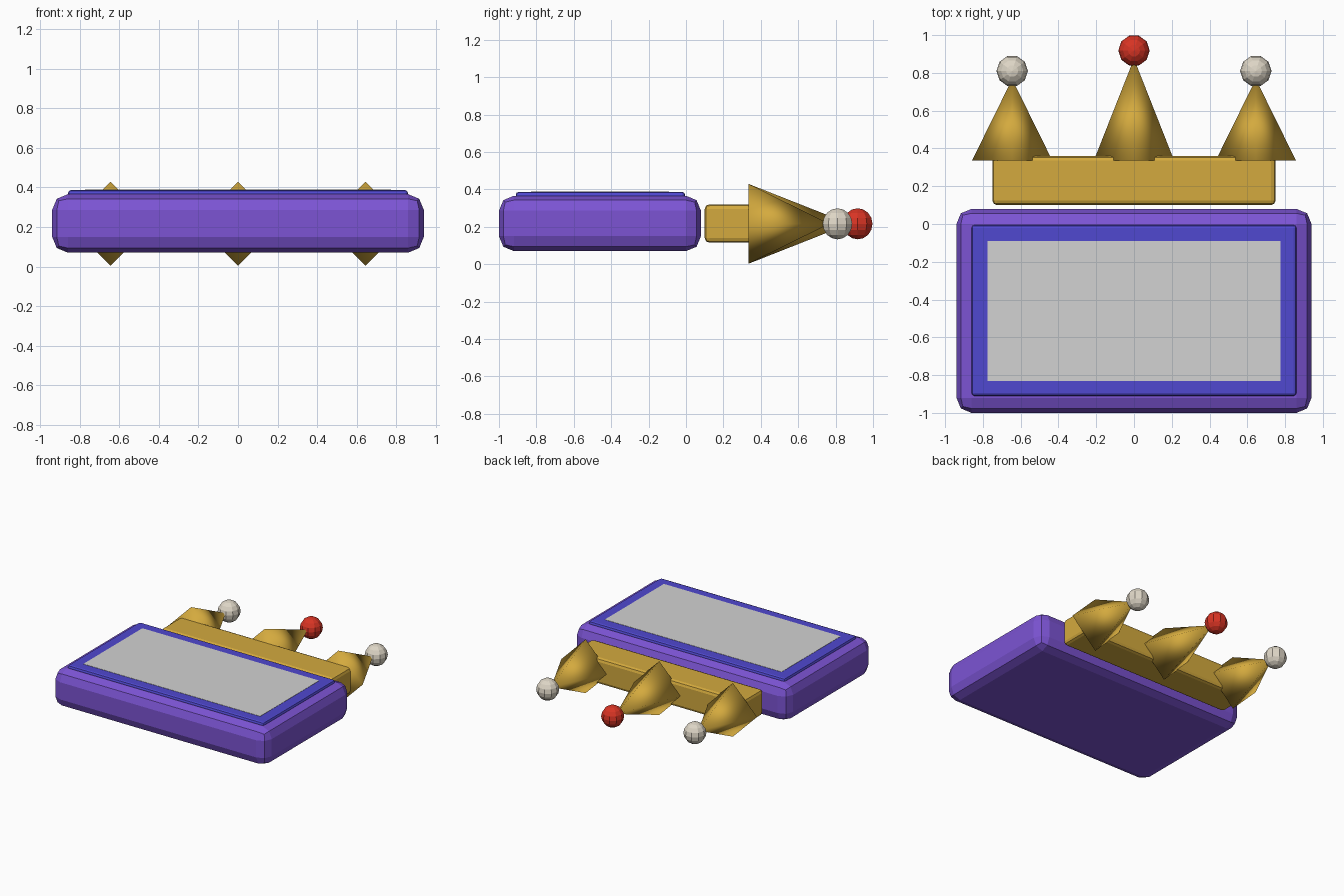
import bpy
import bmesh
from math import pi
from mathutils import Matrix, Vector

cube = bpy.data.objects.get("Cube")
if cube:
    bpy.data.objects.remove(cube, do_unlink=True)

MID = 0.216  # height of the centre plane


def material(name, srgb):
    col = [((c / 255 + 0.055) / 1.055) ** 2.4 for c in srgb] + [1.0]
    m = bpy.data.materials.new(name)
    m.use_nodes = True
    m.diffuse_color = col
    m.node_tree.nodes["Principled BSDF"].inputs["Base Color"].default_value = col
    return m


purple = material("purple", (124, 84, 212))
blue = material("blue", (80, 72, 208))
grey = material("light grey", (210, 210, 210))
gold = material("gold", (212, 170, 62))
red = material("red", (216, 52, 36))
ivory = material("ivory", (222, 214, 198))


def finish(name, bm, mat, smooth=False):
    bmesh.ops.recalc_face_normals(bm, faces=bm.faces)
    for f in bm.faces:
        f.smooth = smooth
    mesh = bpy.data.meshes.new(name)
    bm.to_mesh(mesh)
    bm.free()
    mesh.materials.append(mat)
    ob = bpy.data.objects.new(name, mesh)
    bpy.context.collection.objects.link(ob)
    return ob


def box(name, lo, hi, mat, bevel=0):
    lo, hi = Vector(lo), Vector(hi)
    bm = bmesh.new()
    bmesh.ops.create_cube(bm, size=1, matrix=Matrix.Translation((lo + hi) / 2)
                          @ Matrix.Diagonal((*(hi - lo), 1)))
    ob = finish(name, bm, mat)
    if bevel:
        mod = ob.modifiers.new("rounded edges", "BEVEL")
        mod.width = bevel
        mod.segments = 2
    return ob


def spike(name, x, tip, mat):
    # Four-sided cone lying along y, with a ball on its tip
    base = 0.335
    bm = bmesh.new()
    bmesh.ops.create_cone(bm, cap_ends=True, segments=4, radius1=0.213, radius2=0,
                          depth=tip - base)
    bmesh.ops.remove_doubles(bm, verts=bm.verts, dist=0.0001)
    # Keep the corners pointing up, down and to both sides
    corner = next(v.co for v in bm.verts if v.co.z < 0)
    turn = 0 if min(abs(corner.x), abs(corner.y)) < 0.01 else pi / 4
    bm.transform(Matrix.Translation((x, (base + tip) / 2, MID))
                 @ Matrix.Rotation(-pi / 2, 4, "X") @ Matrix.Rotation(turn, 4, "Z"))
    finish(name + "_spike", bm, gold, smooth=True)

    bm = bmesh.new()
    bmesh.ops.create_uvsphere(bm, u_segments=10, v_segments=8, radius=0.083)
    bm.transform(Matrix.Translation((x, tip + 0.043, MID)) @ Matrix.Rotation(pi / 2, 4, "Z"))
    finish(name + "_ball", bm, mat)


# Body with its raised screen
box("body", (-0.94, -1, 0.07), (0.94, 0.08, 0.366), purple, 0.08)
box("screen_frame", (-0.86, -0.91, 0.3), (0.86, -0.005, 0.387), blue, 0.016)
box("screen", (-0.775, -0.83, 0.384), (0.775, -0.09, 0.389), grey)

# Crown behind the body
box("crown_band", (-0.75, 0.1, 0.115), (0.75, 0.36, 0.32), gold, 0.025)
spike("middle", 0, 0.875, red)
for side, x in (("left", 0.645), ("right", -0.645)):
    spike(side, x, 0.767, ivory)
